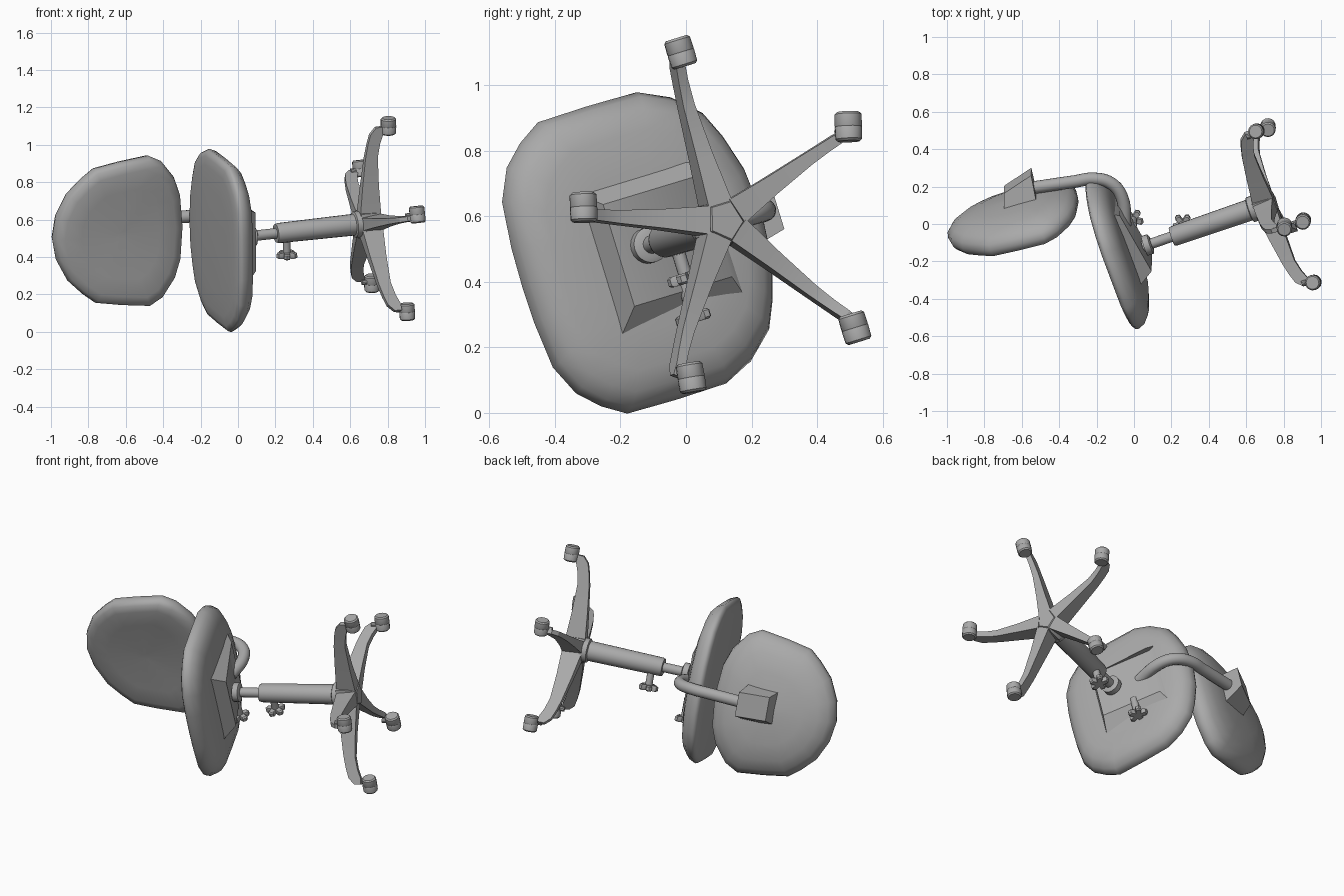
import bpy
import bmesh
from math import pi, sin, cos, radians
from mathutils import Vector, Matrix

if "Cube" in bpy.data.objects:
    bpy.data.objects.remove(bpy.data.objects["Cube"])

grey = bpy.data.materials.new("plain_grey")
grey.use_nodes = True
grey.diffuse_color = (0.4, 0.4, 0.4, 1)
grey.node_tree.nodes["Principled BSDF"].inputs["Base Color"].default_value = (0.4, 0.4, 0.4, 1)

# Chair frame: the chair is tipped over, so its own up axis runs sideways
up = Vector((-0.941, -0.322, -0.105)).normalized()
side = Vector((0.007, -0.289, 0.957))
side = (side - up * side.dot(up)).normalized()
back = up.cross(side)
CHAIR = Matrix.Translation((0.80, 0.137, 0.593)) @ Matrix((side, back, up)).transposed().to_4x4()


def finish(obj, local=Matrix(), angle=35):
    obj.matrix_world = CHAIR @ local
    obj.data.materials.clear()
    obj.data.materials.append(grey)
    bpy.ops.object.select_all(action='DESELECT')
    obj.select_set(True)
    bpy.context.view_layer.objects.active = obj
    bpy.ops.object.shade_smooth_by_angle(angle=radians(angle))


def loft(name, loops, local=Matrix(), angle=35):
    """Skin a stack of equal loops and cap both ends."""
    bm = bmesh.new()
    rings = [[bm.verts.new(p) for p in loop] for loop in loops]
    n = len(rings[0])
    for a, b in zip(rings, rings[1:]):
        for i in range(n):
            j = (i + 1) % n
            bm.faces.new((a[i], a[j], b[j], b[i]))
    bm.faces.new(rings[0][::-1])
    bm.faces.new(rings[-1])
    bmesh.ops.recalc_face_normals(bm, faces=bm.faces)
    mesh = bpy.data.meshes.new(name)
    bm.to_mesh(mesh)
    bm.free()
    obj = bpy.data.objects.new(name, mesh)
    bpy.context.collection.objects.link(obj)
    finish(obj, local, angle)


def turned(name, profile, local=Matrix(), sides=20, phase=0.0):
    """Round part about local z from (radius, height) pairs."""
    loft(name, [[(r * cos(phase + 2 * pi * i / sides), r * sin(phase + 2 * pi * i / sides), z)
                 for i in range(sides)] for r, z in profile], local)


def quad(x0, x1, a, b):
    """Four corners between two (y, z) edges."""
    return [(x0, *a), (x1, *a), (x1, *b), (x0, *b)]


def pillow(name, half, rings, local, wrap=0.0):
    """Cushion from a half outline mirrored in x and (scale, height) rings; wrap lifts its sides."""
    outline = half + [(-x, y) for x, y in half[-2:0:-1]]
    mid = (half[0][1] + half[-1][1]) / 2
    loft(name, [[(x * s, mid + (y - mid) * s, h + wrap * (x * s) ** 2) for x, y in outline]
                for s, h in rings], local, 50)


# Seat cushion
pillow("seat",
       [(0, -.37), (.12, -.367), (.264, -.352), (.36, -.305), (.42, -.24), (.465, -.165),
        (.468, 0), (.465, .17), (.42, .27), (.345, .355), (.26, .395), (.146, .43), (0, .443)],
       [(.05, .853), (.5, .856), (.75, .864), (.88, .88), (.965, .912), (1, .95),
        (.985, .967), (.93, .977), (.83, .982), (.6, .986), (.05, .988)],
       Matrix.Translation((-.006, 0, 0)))

# Backrest cushion, leaning slightly backwards, its sides wrapping forwards
pillow("backrest",
       [(0, -.36), (.18, -.345), (.28, -.31), (.38, -.235), (.42, -.16), (.40, 0),
        (.375, .14), (.32, .21), (.24, .29), (.12, .35), (0, .37)],
       [(.05, -.078), (.5, -.072), (.75, -.058), (.9, -.033), (.98, -.005), (1, .025),
        (.985, .05), (.95, .068), (.85, .083), (.6, .089), (.05, .092)],
       Matrix.Translation((-.016, .405, 1.395)) @ Matrix.Rotation(radians(88), 4, 'X'), .2)

# Wedge plate under the seat and bracket behind the backrest
loft("seat_plate", [quad(-.165, .16, (-.10, .785), (.25, .84)),
                    quad(-.25, .22, (-.145, .875), (.29, .875))])
loft("back_bracket", [quad(-.12, .12, (.39, 1.25), (.39, 1.45)),
                      quad(-.07, .07, (.595, 1.22), (.55, 1.39))])

# Bent tube joining seat and backrest
curve = bpy.data.curves.new("back_tube", 'CURVE')
curve.dimensions = '3D'
curve.bevel_depth = .034
curve.bevel_resolution = 6
curve.resolution_u = 5
curve.use_fill_caps = True
path = [(.14, .85), (.30, .812), (.39, .84), (.445, .92), (.465, 1.02), (.515, 1.28)]
spline = curve.splines.new('BEZIER')
spline.bezier_points.add(len(path) - 1)
for point, (y, z) in zip(spline.bezier_points, path):
    point.co = (0, y, z)
    point.handle_left_type = point.handle_right_type = 'AUTO'
tube = bpy.data.objects.new("back_tube", curve)
bpy.context.collection.objects.link(tube)
bpy.ops.object.select_all(action='DESELECT')
tube.select_set(True)
bpy.context.view_layer.objects.active = tube
bpy.ops.object.convert(target='MESH')
finish(bpy.context.view_layer.objects.active, angle=60)

# Column
turned("column_sleeve", [(.058, .15), (.058, .2), (.054, .62), (.05, .635)])
turned("column_rod", [(.028, .62), (.028, .80)])
turned("column_collar", [(.04, .75), (.055, .757), (.055, .79)])

# Star base, a little wider than it is deep
spread = Matrix.Diagonal((1.05, .935, 1, 1))
turned("base_hub", [(.058, .045), (.074, .07), (.078, .165)], spread, 5, pi / 5)
turned("hub_collar", [(.07, .15), (.07, .19), (.06, .195)])

# Five arms: (radius, top, bottom, half width) stations
stations = [(.05, .165, .05, .042), (.2, .148, .058, .029), (.35, .128, .06, .02),
            (.42, .113, .045, .017), (.47, .098, .026, .016), (.505, .065, .026, .015)]
swivels = [0, 16, 0, 8, 16]
for k in range(5):
    turn = spread @ Matrix.Rotation(2 * pi * k / 5, 4, 'Z')
    loft(f"arm_{k + 1}", [[(r, -w, lo), (r, w, lo), (r, w * .8, hi), (r, -w * .8, hi)]
                          for r, hi, lo, w in stations], turn, 20)
    # Caster wheel with a narrow central groove, swivelled freely
    spot = turn @ Vector((.505, 0, -.008))
    wheel = (Matrix.Translation(spot) @ Matrix.Rotation(radians(swivels[k]), 4, 'Z')
             @ Matrix.Rotation(pi / 2, 4, 'Y'))
    turned(f"caster_{k + 1}", [(.034, -.045), (.041, -.038), (.042, -.002), (.041, 0),
                               (.042, .002), (.041, .038), (.034, .045)], wheel, 16)
    turned(f"caster_pin_{k + 1}", [(.014, 0), (.014, .06)], Matrix.Translation(spot * .97), 10)


# Star-shaped adjusting knobs on short stems
def knob(name, x, y, z, stem):
    local = Matrix.Translation((x, y, z)) @ Matrix.Rotation(-pi / 2, 4, 'Y')
    star = [(r, a * pi / 10) for a, r in enumerate((.058, .052, .026, .052) * 5)]
    loft(name, [[(r * s * cos(a), r * s * sin(a), h) for r, a in star]
                for s, h in ((.85, -.016), (1, -.01), (1, .01), (.85, .016))], local, 25)
    turned(name + "_stem", [(.021, -stem), (.021, 0)], local, 12)


knob("column_knob", -.13, .01, .57, .1)
knob("seat_knob", -.25, .09, .825, .12)
